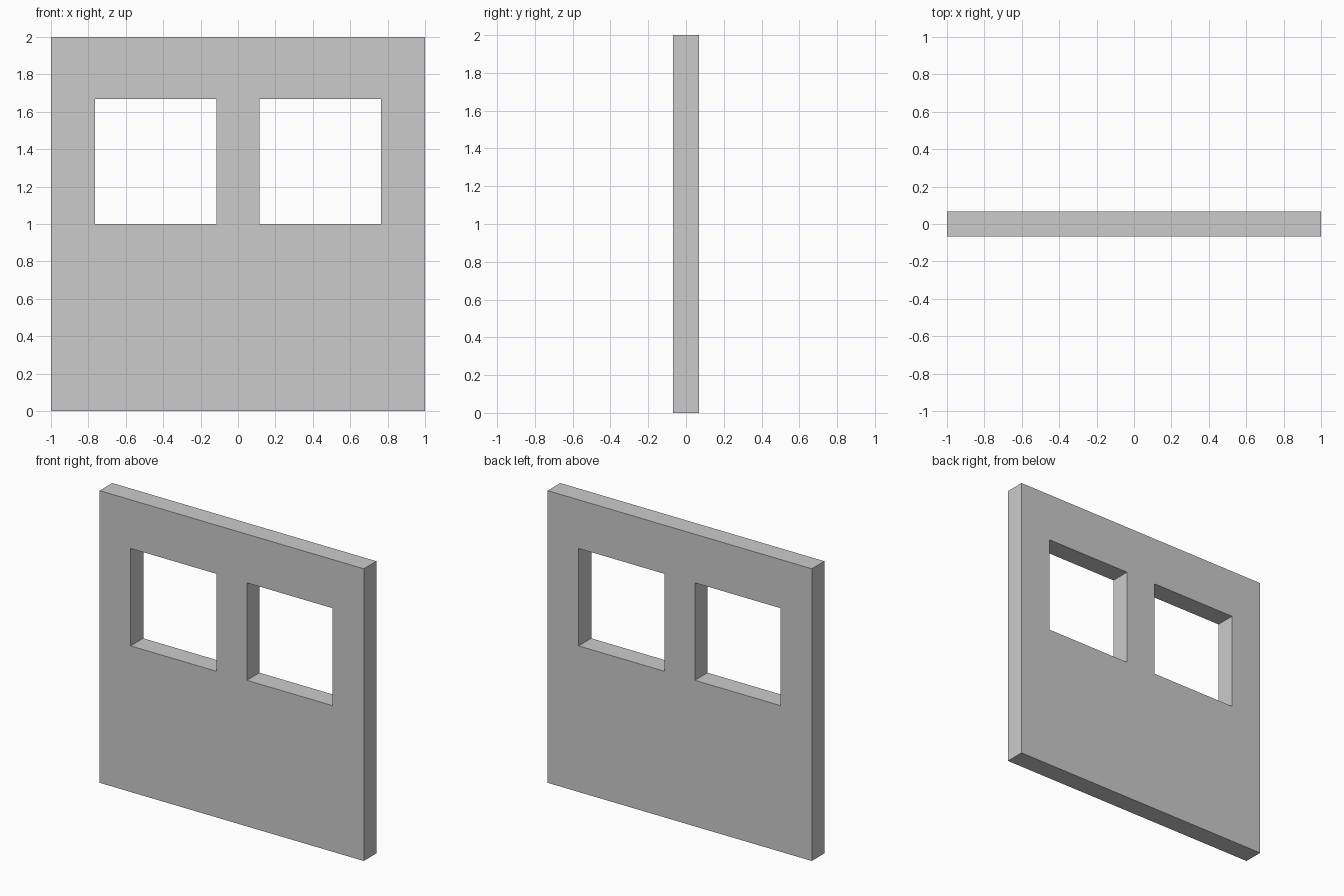
import bpy
import bmesh
from mathutils import Vector

if "Cube" in bpy.data.objects:
    bpy.data.objects.remove(bpy.data.objects["Cube"])

THICKNESS = 0.136
XS = [-1.0, -0.765, -0.115, 0.115, 0.765, 1.0]  # wall ends and window jambs
ZS = [0.0, 1.0, 1.667, 2.0]                     # base, sill, lintel, top
WINDOWS = {(1, 1), (3, 1)}                      # open cells (column, row)

# Front face of the wall as a grid of panels, leaving the windows open
bm = bmesh.new()
verts = [[bm.verts.new((x, -THICKNESS / 2, z)) for z in ZS] for x in XS]
for i in range(len(XS) - 1):
    for j in range(len(ZS) - 1):
        if (i, j) not in WINDOWS:
            bm.faces.new((verts[i][j], verts[i + 1][j],
                          verts[i + 1][j + 1], verts[i][j + 1]))

# Extrude to full depth, which also forms the window reveals
front = bm.faces[:]
ext = bmesh.ops.extrude_face_region(bm, geom=front, use_keep_orig=True)
moved = [g for g in ext["geom"] if isinstance(g, bmesh.types.BMVert)]
bmesh.ops.translate(bm, verts=moved, vec=Vector((0, THICKNESS, 0)))
bmesh.ops.recalc_face_normals(bm, faces=bm.faces[:])

mesh = bpy.data.meshes.new("window_wall")
bm.to_mesh(mesh)
bm.free()
wall = bpy.data.objects.new("window_wall", mesh)
bpy.context.collection.objects.link(wall)
